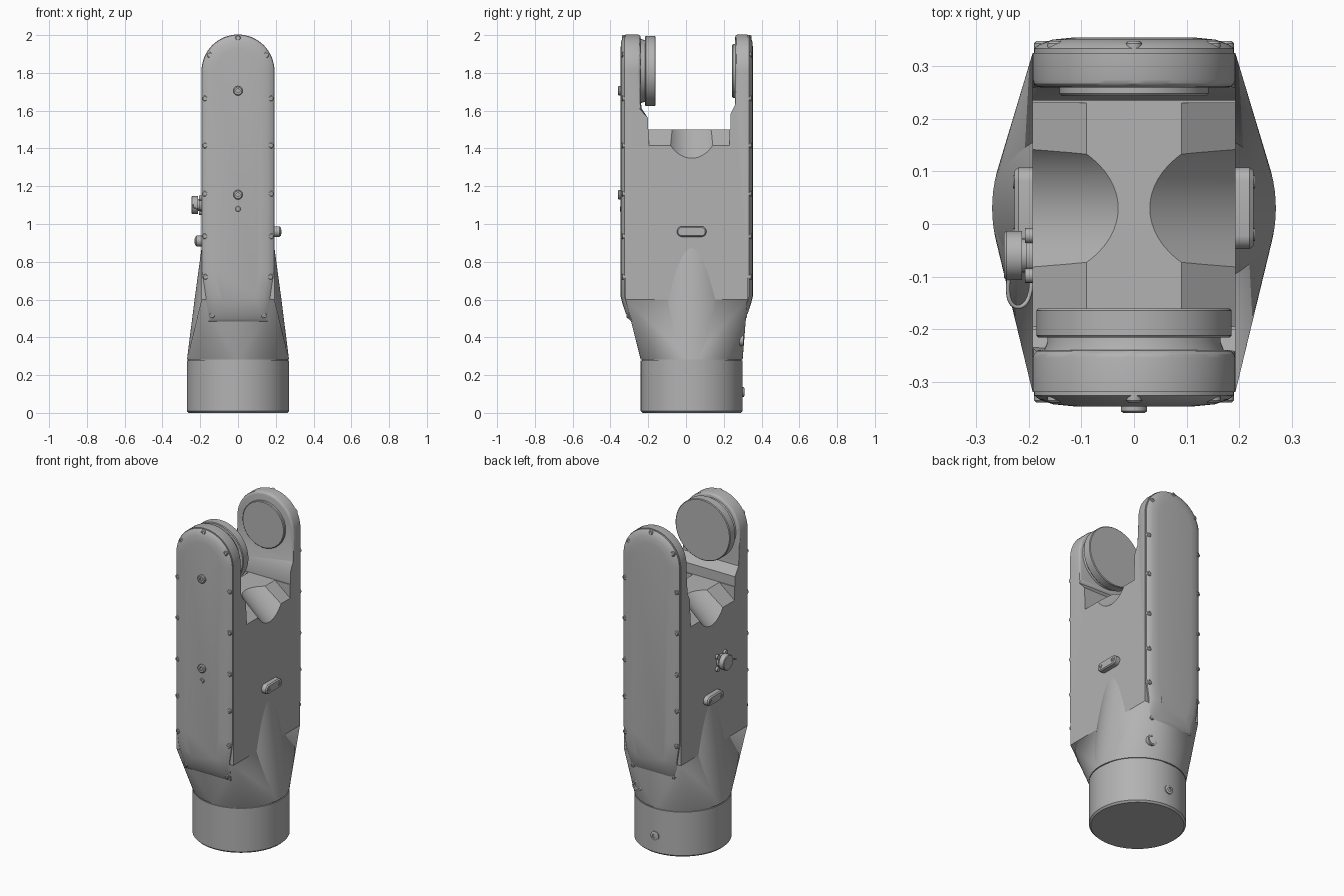
import bpy, bmesh, math
from mathutils import Vector

cube = bpy.data.objects.get("Cube")
if cube:
    bpy.data.objects.remove(cube, do_unlink=True)

grey = bpy.data.materials.new("casting_grey")
grey.use_nodes = True
grey.diffuse_color = (0.45, 0.45, 0.45, 1)
grey.node_tree.nodes["Principled BSDF"].inputs["Base Color"].default_value = (0.45, 0.45, 0.45, 1)

CY, TOP, R = 0.03, 1.81, 0.193   # base centre, joint height, body half width
AXES = {"x": Vector((1, 0, 0)), "y": Vector((0, 1, 0)), "z": Vector((0, 0, 1))}


def finish(name, bm):
    bmesh.ops.recalc_face_normals(bm, faces=bm.faces)
    mesh = bpy.data.meshes.new(name)
    bm.to_mesh(mesh)
    bm.free()
    mesh.materials.append(grey)
    ob = bpy.data.objects.new(name, mesh)
    bpy.context.collection.objects.link(ob)
    return ob


def smooth(ob, angle=30):
    bpy.ops.object.select_all(action="DESELECT")
    ob.select_set(True)
    bpy.context.view_layer.objects.active = ob
    bpy.ops.object.shade_smooth_by_angle(angle=math.radians(angle))


def loft(name, rings):
    bm = bmesh.new()
    loops = [[bm.verts.new(p) for p in ring] for ring in rings]
    for a, b in zip(loops, loops[1:]):
        for i in range(len(a)):
            j = (i + 1) % len(a)
            bm.faces.new((a[i], a[j], b[j], b[i]))
    bm.faces.new(loops[0])
    bm.faces.new(loops[-1])
    return finish(name, bm)


def prism(name, pts, axis, lo, hi):
    place = {"x": lambda u, v, d: (d, u, v), "y": lambda u, v, d: (u, d, v)}[axis]
    return loft(name, [[place(u, v, d) for u, v in pts] for d in (lo, hi)])


def turned(name, centre, axis, steps, n=64):
    """Solid of revolution: steps are (distance along axis, radius)."""
    a = AXES[axis]
    u = AXES["y" if axis == "x" else "x"]
    v = a.cross(u)
    ang = [2 * math.pi * i / n for i in range(n)]
    ob = loft(name, [[Vector(centre) + a * d + (u * math.cos(t) + v * math.sin(t)) * r
                      for t in ang] for d, r in steps])
    smooth(ob)
    return ob


def boolean(ob, cutter, op):
    bpy.context.view_layer.objects.active = ob
    mod = ob.modifiers.new("cut", "BOOLEAN")
    mod.operation, mod.object, mod.solver = op, cutter, "EXACT"
    bpy.ops.object.modifier_apply(modifier=mod.name)
    bpy.data.objects.remove(cutter, do_unlink=True)


def arch(w, bottom, taper=0.0, n=32):
    """Round-topped outline, optionally narrowed at the foot."""
    top = [(w * math.cos(math.pi * i / n), TOP + w * math.sin(math.pi * i / n)) for i in range(n + 1)]
    foot = [(-w, 0.75), (-w + taper * 0.55, 0.62), (-w + taper, bottom)]
    return top + foot + [(-x, z) for x, z in reversed(foot)]


# Fork body: side profile trimmed to a round-topped front outline
profile = [(-0.32, 0.6), (0.325, 0.6), (0.325, 2.1), (0.26, 2.1), (0.26, 1.63), (0.235, 1.58),
           (0.235, 1.5), (-0.2, 1.5), (-0.2, 1.56), (-0.24, 1.62), (-0.24, 2.1), (-0.32, 2.1)]
body = prism("fork_body", profile, "x", -0.3, 0.3)
boolean(body, prism("outline_cutter", arch(R, 0.5), "y", -0.5, 0.5), "INTERSECT")

# Soften the inner rims of the arms
bm = bmesh.new()
bm.from_mesh(body.data)
rims = [e for e in bm.edges if len(e.link_faces) == 2 and e.calc_face_angle() > 0.5
        and all(v.co.z > 1.6 and abs(v.co.y) < 0.3 for v in e.verts)]
bmesh.ops.bevel(bm, geom=rims, offset=0.015, segments=3, profile=0.5, affect="EDGES", clamp_overlap=True)
bm.to_mesh(body.data)
bm.free()

# Sloped shoulders and round scoops on both sides of the saddle
for s in (-1, 1):
    wedge = [(s * 0.09, 1.5), (s * 0.09, 1.53), (s * 0.3, 1.53), (s * 0.3, 1.33)]
    boolean(body, prism("shoulder_cutter", wedge, "y", -0.195, 0.23), "DIFFERENCE")
    d = Vector((s * 0.73, 0, -0.68))
    up = Vector((s * 0.68, 0, 0.73))
    c = Vector((s * 0.03, CY, 1.5)) + up * 0.15
    ring = [(math.cos(t) * 0.15, math.sin(t) * 0.15) for t in (math.pi * i / 32 for i in range(64))]
    scoop = loft("scoop_cutter", [[c + d * k + Vector((0, a, 0)) + up * b for a, b in ring]
                                  for k in (-0.15, 0.5)])
    boolean(body, scoop, "DIFFERENCE")
smooth(body)

# Skirt blending the round base into the square body
bm = bmesh.new()
for i in range(96):
    t = 2 * math.pi * i / 96
    bm.verts.new((0.27 * math.cos(t), CY + 0.27 * math.sin(t), 0.283))
for x in (-R, R):
    for y in (-0.32, 0.325):
        bm.verts.new((x, y, 0.6))
bmesh.ops.convex_hull(bm, input=bm.verts)
smooth(finish("skirt", bm), 20)
turned("side_flare", (0, CY, 0), "z", [(0.283, 0.27), (0.6, 0.23), (0.88, 0.192)], 96)

# Round base with a seam below the skirt
turned("base", (0, CY, 0), "z", [(0, 0.26), (0.01, 0.27), (0.277, 0.27), (0.277, 0.264), (0.29, 0.264)], 96)


# Domed covers with perimeter screws
def cover(name, s, y0):
    rings = []
    for inset, out in ((0, -0.012), (0, 0.006), (0.01, 0.014), (0.035, 0.023), (0.075, 0.027)):
        rings.append([(x, s * (y0 + out - max(0, 0.62 - z) * 0.25), z)
                      for x, z in arch(0.19 - inset, 0.485 + inset * 1.3, 0.035)])
    smooth(loft(name, rings), 25)
    spots = [(0, 1.985)]
    for x, z in ((0.15, 1.895), (0.175, 1.665), (0.175, 1.415), (0.175, 1.16),
                 (0.175, 0.935), (0.172, 0.72), (0.138, 0.515)):
        spots += [(x, z), (-x, z)]
    for x, z in spots:
        y = s * (y0 - max(0, 0.62 - z) * 0.25)
        turned(name + "_screw", (x, y, z), "y",
               [(-s * 0.01, 0.015), (s * 0.016, 0.015), (s * 0.02, 0.011), (s * 0.02, 0.006), (s * 0.013, 0.006)], 16)


cover("front_cover", -1, 0.32)
cover("back_cover", 1, 0.328)

# Plugs on the front cover
for z, r, h in ((1.705, 0.025, 0.36), (1.155, 0.025, 0.36), (1.08, 0.015, 0.35)):
    turned("front_plug", (0, 0, z), "y", [(-0.33, r), (-h + 0.004, r), (-h, r * 0.8), (-h, r * 0.4), (-h + 0.008, r * 0.4)], 24)

# Joint discs facing each other across the fork
turned("front_joint_neck", (0, 0, TOP), "y", [(-0.25, 0.175), (-0.225, 0.165), (-0.2, 0.165)])
turned("front_joint_disc", (0, 0, TOP), "y", [(-0.216, 0.182), (-0.212, 0.186), (-0.165, 0.186), (-0.161, 0.182)], 96)
turned("back_joint_disc", (0, 0, TOP), "y", [(0.28, 0.142), (0.248, 0.142), (0.244, 0.138)], 96)


# Oblong side plates with two screws each
def side_plate(s, z0):
    def ring(x, r):
        return [(s * x, CY + math.copysign(0.05, math.cos(t)) + r * math.cos(t), z0 + r * math.sin(t))
                for t in (math.pi * (i + 0.5) / 16 for i in range(32))]
    smooth(loft("side_plate", [ring(0.185, 0.028), ring(0.22, 0.028), ring(0.227, 0.022)]))
    for y in (-0.05, 0.05):
        turned("side_plate_screw", (0, CY + y, z0), "x",
               [(s * 0.22, 0.012), (s * 0.23, 0.012), (s * 0.23, 0.006), (s * 0.226, 0.006)], 16)


side_plate(1, 0.96)
side_plate(-1, 0.91)

# Capped connector with flange screws and a retaining cord
turned("connector_flange", (0, -0.06, 1.1), "x", [(-0.185, 0.04), (-0.205, 0.04), (-0.205, 0.032), (-0.215, 0.032)], 32)
turned("connector_cap", (0, -0.06, 1.1), "x", [(-0.213, 0.047), (-0.243, 0.047), (-0.247, 0.043)], 32)
for a in (-1, 1):
    for b in (-1, 1):
        turned("connector_screw", (0, -0.06 + a * 0.038, 1.1 + b * 0.038), "x", [(-0.185, 0.014), (-0.207, 0.014)], 16)
curve = bpy.data.curves.new("connector_cord", "CURVE")
curve.dimensions, curve.bevel_depth, curve.bevel_resolution = "3D", 0.004, 2
path = curve.splines.new("NURBS")
points = [(-0.238, -0.1, 1.1), (-0.245, -0.15, 1.09), (-0.215, -0.17, 1.08), (-0.195, -0.14, 1.07), (-0.195, -0.1, 1.07)]
path.points.add(len(points) - 1)
for p, co in zip(path.points, points):
    p.co = (*co, 1)
path.use_endpoint_u = True
curve.materials.append(grey)
bpy.context.collection.objects.link(bpy.data.objects.new("connector_cord", curve))

# Rear plug on the base and port on the skirt
turned("base_plug", (0, 0, 0.11), "y", [(0.28, 0.027), (0.306, 0.027), (0.309, 0.02), (0.309, 0.012), (0.303, 0.012)], 24)
turned("skirt_port", (0.12, 0, 0.385), "y", [(0.22, 0.032), (0.305, 0.032), (0.305, 0.022), (0.29, 0.022)], 24)
